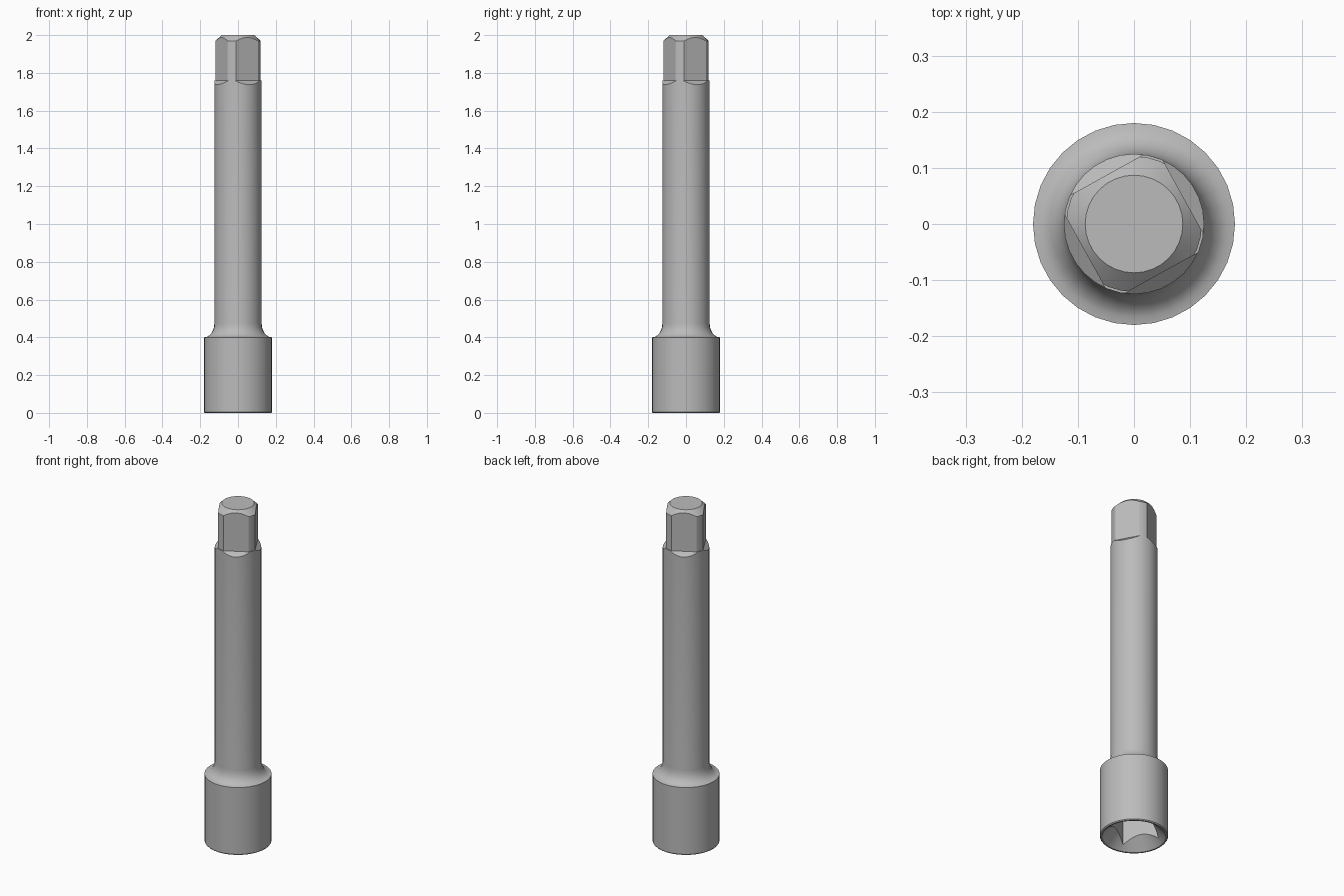
import bpy, bmesh
from math import cos, sin, pi, radians
from mathutils import Vector

SIDES = 32
TURN = radians(29)           # twist of the square drive and its socket
HALF = 0.1                   # half width of the square
SHOULDER = 1.76
FLATS = [TURN + i * pi / 2 for i in range(4)]

if "Cube" in bpy.data.objects:
    bpy.data.objects.remove(bpy.data.objects["Cube"])

steel = bpy.data.materials.new("steel_grey")
steel.use_nodes = True
grey = (0.5, 0.5, 0.5, 1)
steel.diffuse_color = grey
steel.node_tree.nodes["Principled BSDF"].inputs["Base Color"].default_value = grey


def lathe(profile, sides=SIDES, turn=0):
    """Closed solid of revolution from (radius, height) points."""
    bm = bmesh.new()
    rings = [[bm.verts.new((r * cos(turn + 2 * pi * i / sides),
                            r * sin(turn + 2 * pi * i / sides), z))
              for i in range(sides)] for r, z in profile]
    for low, high in zip(rings, rings[1:]):
        for i in range(sides):
            j = (i + 1) % sides
            bm.faces.new((low[i], low[j], high[j], high[i]))
    bm.faces.new(rings[0][::-1])
    bm.faces.new(rings[-1])
    return bm


def slice_off(bm, point, normal):
    """Cut away everything beyond a plane and close the cut."""
    cut = bmesh.ops.bisect_plane(bm, geom=bm.verts[:] + bm.edges[:] + bm.faces[:],
                                 dist=1e-5, plane_co=point, plane_no=normal,
                                 clear_outer=True)
    edges = [e for e in cut["geom_cut"] if isinstance(e, bmesh.types.BMEdge)]
    bmesh.ops.holes_fill(bm, edges=edges, sides=0)


def finish(name, bm):
    bmesh.ops.recalc_face_normals(bm, faces=bm.faces[:])
    mesh = bpy.data.meshes.new(name)
    bm.to_mesh(mesh)
    bm.free()
    mesh.materials.append(steel)
    obj = bpy.data.objects.new(name, mesh)
    bpy.context.collection.objects.link(obj)
    return obj


def activate(obj):
    bpy.ops.object.select_all(action="DESELECT")
    obj.select_set(True)
    bpy.context.view_layer.objects.active = obj


# Shaft and socket collar, joined by a concave fillet
fillet = [(0.18 - 0.055 * sin(t), 0.475 - 0.075 * cos(t))
          for t in (i * pi / 12 for i in range(7))]
body = lathe([(0.176, 0), (0.18, 0.005)] + fillet + [(0.125, SHOULDER)])

# Sloping shoulder below each flat of the drive
for a in FLATS:
    slice_off(body, Vector((HALF * cos(a), HALF * sin(a), SHOULDER)),
              Vector((cos(a), sin(a), 1.1)).normalized())
shaft = finish("shaft_and_socket", body)

# Square socket with a conical lead-in
corner = HALF * 2 ** 0.5
square_cutter = finish("square_cutter", lathe([(corner, -0.1), (corner, 0.25)], 4, TURN + pi / 4))
cone_cutter = finish("cone_cutter", lathe([(0.188, -0.02), (0.068, 0.1)]))
activate(shaft)
for cutter in (square_cutter, cone_cutter):
    cutter.hide_render = True
    mod = shaft.modifiers.new(cutter.name, "BOOLEAN")
    mod.operation = "DIFFERENCE"
    mod.solver = "EXACT"
    mod.object = cutter
    bpy.ops.object.modifier_apply(modifier=mod.name)
    bpy.data.objects.remove(cutter)

# Square drive: chamfered round bar with four flats
bar = lathe([(0.121, 1.74), (0.121, 1.968), (0.087, 2.0)])
for a in FLATS:
    side = Vector((cos(a), sin(a), 0))
    slice_off(bar, side * HALF, side)
drive = finish("square_drive", bar)

for obj in (shaft, drive):
    activate(obj)
    bpy.ops.object.shade_smooth_by_angle(angle=radians(30))
